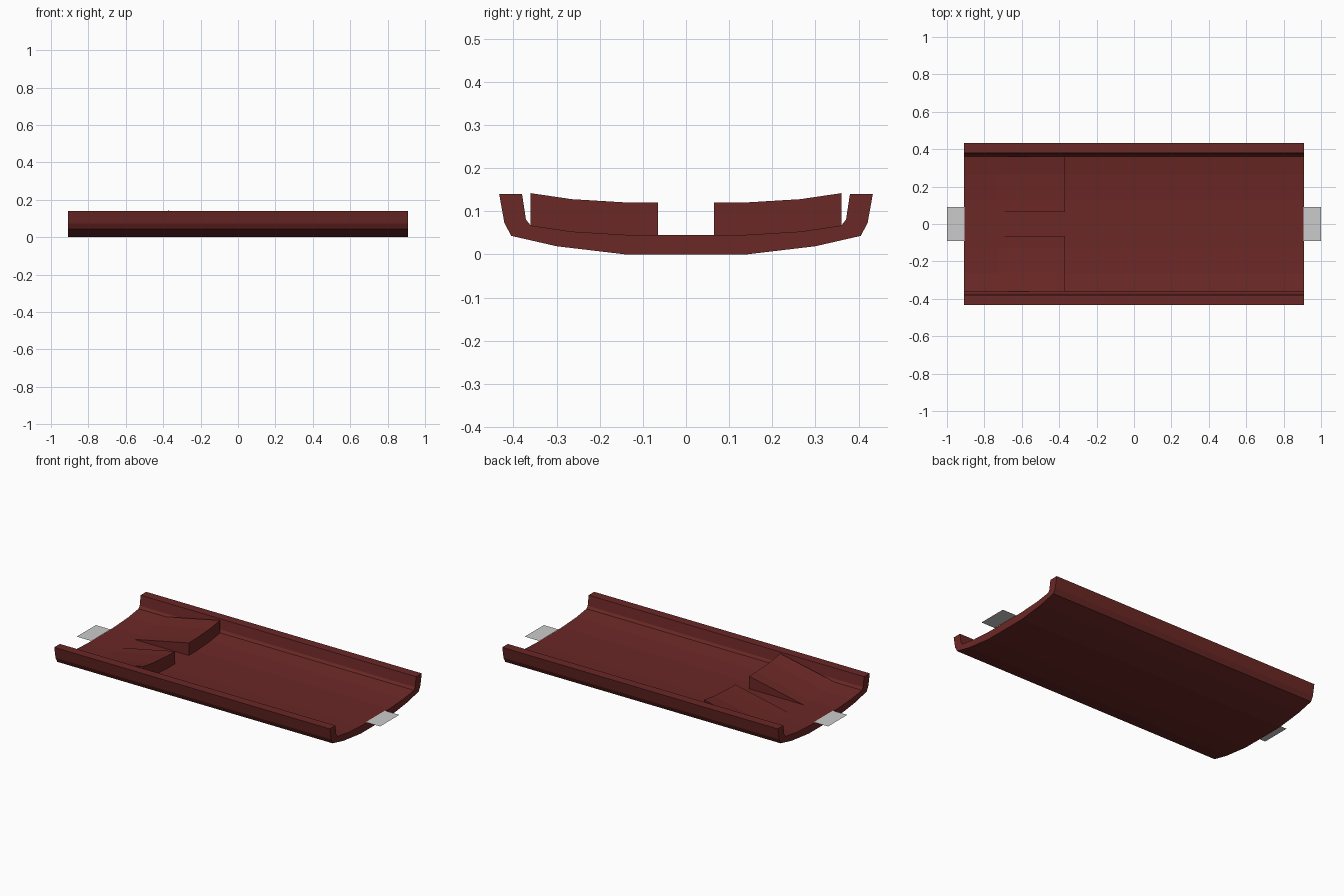
import bpy, bmesh

if "Cube" in bpy.data.objects:
    bpy.data.objects.remove(bpy.data.objects["Cube"])

HALF_LEN = 0.908


def material(name, color):
    mat = bpy.data.materials.new(name)
    mat.diffuse_color = color
    mat.use_nodes = True
    mat.node_tree.nodes["Principled BSDF"].inputs["Base Color"].default_value = mat.diffuse_color
    return mat


def make_object(name, bm, mat=None):
    bmesh.ops.recalc_face_normals(bm, faces=bm.faces)
    mesh = bpy.data.meshes.new(name)
    bm.to_mesh(mesh)
    bm.free()
    obj = bpy.data.objects.new(name, mesh)
    bpy.context.collection.objects.link(obj)
    if mat:
        mesh.materials.append(mat)
    return obj


def loft(bm, rings, caps=True):
    """Join closed rings of points into a skin, capping both ends."""
    rows = [[bm.verts.new(p) for p in ring] for ring in rings]
    n = len(rows[0])
    for a, b in zip(rows, rows[1:]):
        for i in range(n):
            j = (i + 1) % n
            bm.faces.new((a[i], a[j], b[j], b[i]))
    if caps:
        bm.faces.new(rows[0])
        bm.faces.new(rows[-1])


red = material("dark_red", (0.145, 0.021, 0.019, 1))

# Tray: half cross-sections (y, z) mirrored and swept along x
outer = [(0.14, 0), (0.30, 0.019), (0.405, 0.043), (0.421, 0.073), (0.433, 0.14)]
inner = [(0.132, 0.045), (0.265, 0.053), (0.36, 0.067), (0.371, 0.081), (0.38, 0.14)]
half = list(zip(outer, inner))
stations = [((-o[0], o[1]), (-i[0], i[1])) for o, i in reversed(half)] + half
bm = bmesh.new()
loft(bm, [[(-HALF_LEN, *o), (HALF_LEN, *o), (HALF_LEN, *i), (-HALF_LEN, *i)]
          for o, i in stations])
make_object("curved_tray", bm, red)

# Ramps: triangular wedges that follow the curved floor
floor = [(0.065, 0.045)] + inner[:3]
for side, label in ((-1, "front"), (1, "back")):
    bm = bmesh.new()
    loft(bm, [[(-0.73, side * y, z), (-0.37, side * y, z), (-0.37, side * y, z + 0.075)]
              for y, z in floor])
    make_object(label + "_ramp", bm, red)

# End tabs: thin grey sheets
for side, label in ((-1, "left"), (1, "right")):
    bm = bmesh.new()
    corners = [(0.905, -0.09), (1, -0.09), (1, 0.09), (0.905, 0.09)]
    bm.faces.new([bm.verts.new((side * x, side * y, 0.048)) for x, y in corners])
    make_object(label + "_end_tab", bm)
